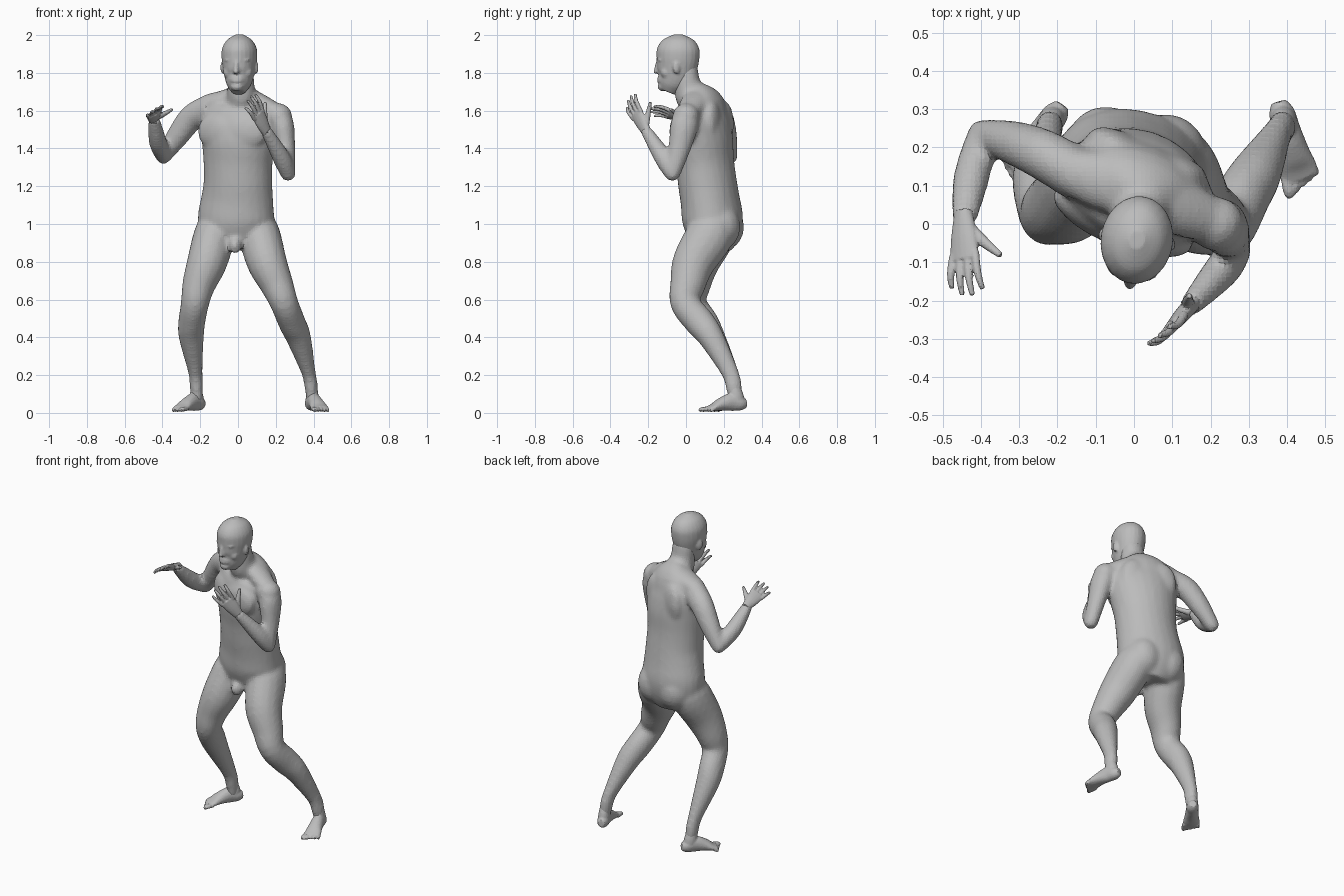
import bpy
import bmesh
from math import sin, cos, pi, radians
from mathutils import Vector, Matrix

default_cube = bpy.data.objects.get("Cube")
if default_cube:
    bpy.data.objects.remove(default_cube, do_unlink=True)

grey = bpy.data.materials.new("clay grey")
grey.use_nodes = True
clay = (0.5, 0.5, 0.5, 1)
grey.diffuse_color = clay
grey.node_tree.nodes["Principled BSDF"].inputs["Base Color"].default_value = clay


def blend(p0, p1, p2, p3, t):
    """Smooth curve through neighbouring rings."""
    return 0.5 * (2 * p1 + (p2 - p0) * t + (2 * p0 - 5 * p1 + 4 * p2 - p3) * t * t
                  + (3 * p1 - p0 - 3 * p2 + p3) * t ** 3)


def loft(bm, rings, side=(1, 0, 0), end_side=None, sides=16, steps=4):
    """Skin elliptical rings given as x, y, z, half width, half depth."""
    keys = [Vector(r) for r in rings]
    last = len(keys) - 1
    path = []
    for i in range(last):
        around = [keys[max(i - 1, 0)], keys[i], keys[i + 1], keys[min(i + 2, last)]]
        path += [blend(*around, s / steps) for s in range(steps)]
    path.append(keys[last])
    first_side = Vector(side)
    final_side = Vector(end_side or side)
    loops = []
    for i, ring in enumerate(path):
        before, after = path[max(i - 1, 0)], path[min(i + 1, len(path) - 1)]
        tangent = (Vector(after[:3]) - Vector(before[:3])).normalized()
        across = first_side.lerp(final_side, i / (len(path) - 1))
        across = (across - tangent * across.dot(tangent)).normalized()
        depth = tangent.cross(across)
        loop = []
        for k in range(sides):
            a = 2 * pi * k / sides
            offset = across * cos(a) * ring[3] + depth * sin(a) * ring[4]
            loop.append(bm.verts.new(Vector(ring[:3]) + offset))
        loops.append(loop)
    for low, high in zip(loops, loops[1:]):
        for k in range(sides):
            n = (k + 1) % sides
            bm.faces.new((low[k], low[n], high[n], high[k]))
    bm.faces.new(loops[0])
    bm.faces.new(loops[-1])


def blob(bm, centre, radii, turn=0):
    """Ellipsoid turned about the vertical axis, in degrees."""
    place = (Matrix.Translation(centre) @ Matrix.Rotation(radians(turn), 4, 'Z')
             @ Matrix.Diagonal((*radii, 1)))
    bmesh.ops.create_uvsphere(bm, u_segments=16, v_segments=10, radius=1, matrix=place)


def finish(bm, name, voxel, relax, matrix):
    """Fuse the overlapping volumes into one skin and relax it."""
    bm.transform(matrix)
    bmesh.ops.recalc_face_normals(bm, faces=bm.faces)
    mesh = bpy.data.meshes.new(name)
    bm.to_mesh(mesh)
    bm.free()
    mesh.materials.append(grey)
    obj = bpy.data.objects.new(name, mesh)
    bpy.context.collection.objects.link(obj)
    remesh = obj.modifiers.new("fuse", 'REMESH')
    remesh.mode = 'VOXEL'
    remesh.voxel_size = voxel
    remesh.use_smooth_shade = False
    smooth = obj.modifiers.new("relax", 'SMOOTH')
    smooth.factor = 0.5
    smooth.iterations = relax


def heading(degrees):
    return Vector((cos(radians(degrees)), sin(radians(degrees)), 0))


# Torso, twisted from pelvis to shoulders
body = bmesh.new()
loft(body, [(0, .13, .87, .12, .11), (-.005, .14, .95, .19, .145), (-.01, .14, 1.03, .205, .16),
            (-.004, .127, 1.13, .193, .155), (0, .113, 1.22, .184, .154), (0, .1, 1.33, .186, .152),
            (.004, .087, 1.45, .202, .157), (.01, .085, 1.56, .209, .137),
            (.02, .085, 1.64, .165, .105), (.02, .05, 1.705, .075, .065)],
     heading(-8), heading(-24), sides=24)

# Neck and trapezius
loft(body, [(.025, .08, 1.6, .1, .09), (.018, .027, 1.69, .078, .09), (.016, .008, 1.74, .071, .071),
            (.014, .003, 1.8, .069, .064), (.014, .003, 1.85, .06, .055)])
loft(body, [(.02, .07, 1.7, .06, .04), (-.08, .11, 1.658, .075, .05), (-.17, .138, 1.635, .06, .05)], (0, 1, 0))
loft(body, [(.02, .07, 1.7, .06, .04), (.11, .045, 1.645, .075, .05), (.2, .01, 1.59, .06, .05)], (0, 1, 0))

# Chest, shoulder blades, buttocks and groin
for s in (-1, 1):
    chest = Vector((.0, .085, 1.49)) + heading(-22) * .085 * s
    front = heading(-112)
    blob(body, chest + front * .103, (.115, .042, .095), -22 + 12 * s)
    blob(body, chest - front * .095 + Vector((0, 0, .04)), (.085, .04, .12), -22)
    blob(body, (.005 + .078 * s, .19 - .01 * s, .985), (.108, .109, .125), -8)
blob(body, (-.015, .008, .885), (.034, .035, .045))

# Legs share heights and girths
girth = [(1.04, .085, .1), (.95, .11, .127), (.8, .107, .114), (.68, .089, .095), (.58, .075, .08),
         (.48, .072, .08), (.4, .067, .069), (.22, .039, .047), (.14, .036, .044), (.05, .028, .034)]
right_path = zip((-.1, -.122, -.163, -.207, -.228, -.245, -.247, -.226, -.22, -.216),
                 (.13, .135, .065, .038, .03, .093, .14, .23, .253, .262))
left_path = zip((.09, .112, .152, .205, .245, .285, .32, .372, .387, .393),
                (.13, .13, .042, .01, -.004, .073, .133, .23, .253, .262))
for path in (right_path, left_path):
    loft(body, [(*xy, *rest) for xy, rest in zip(path, girth)])

# Arms
right_elbow = (-.395, .234, 1.358, .041, .043)
right_wrist = (-.445, .005, 1.555)
left_elbow = (.265, -.072, 1.266, .041, .043)
left_wrist = (.145, -.215, 1.5)
loft(body, [(-.14, .125, 1.61, .07, .08), (-.24, .183, 1.566, .066, .071),
            (-.32, .214, 1.465, .057, .06), right_elbow], (0, 1, 0))
loft(body, [right_elbow, (-.425, .12, 1.437, .048, .05), (*right_wrist, .033, .027)])
loft(body, [(.2, .015, 1.59, .05, .05), (.232, -.007, 1.53, .064, .075),
            (.252, -.032, 1.41, .051, .061), left_elbow])
loft(body, [left_elbow, (.23, -.12, 1.35, .048, .049), (*left_wrist, .03, .031)])
blob(body, (.215, .0, 1.57), (.073, .073, .07))
for x, y, z, r, _ in (right_elbow, left_elbow):
    blob(body, (x, y, z), (r, r, r))
finish(body, "body", .012, 10, Matrix())

# Head, built facing -y about its own axis, then turned slightly
head = bmesh.new()
loft(head, [(0, -.09, 1.7, .036, .047), (0, -.075, 1.735, .061, .072), (0, -.053, 1.78, .077, .096),
            (0, -.042, 1.83, .087, .108), (0, -.036, 1.88, .094, .114), (0, -.035, 1.93, .091, .112),
            (0, -.035, 1.975, .065, .082), (0, -.035, 2.003, .02, .025)], sides=24)
loft(head, [(0, -.138, 1.87, .011, .012), (0, -.145, 1.825, .014, .018), (0, -.146, 1.8, .019, .018)])
blob(head, (0, -.154, 1.806), (.013, .014, .011))
blob(head, (0, -.113, 1.766), (.045, .033, .037))
blob(head, (0, -.137, 1.757), (.026, .011, .011))
blob(head, (0, -.117, 1.728), (.034, .028, .026))
for s in (-1, 1):
    blob(head, (.036 * s, -.122, 1.868), (.034, .018, .011), 18 * s)
    blob(head, (.036 * s, -.12, 1.843), (.017, .016, .01), 18 * s)
    blob(head, (.046 * s, -.093, 1.803), (.032, .029, .034), 25 * s)
    blob(head, (.09 * s, -.03, 1.828), (.01, .02, .034), 20 * s)
turn = Matrix.Translation((.013, -.007, 0)) @ Matrix.Rotation(radians(-9), 4, 'Z')
finish(head, "head", .007, 4, turn)


def make_hand(name, wrist, across, forward, flip, size):
    """Palm, four fingers and a thumb; x points to the thumb, y to the fingertips."""
    hand = bmesh.new()
    loft(hand, [(0, -.03, 0, .024, .02), (0, .04, 0, .037, .019), (0, .1, 0, .042, .014)])
    for i, length in enumerate((.082, .094, .088, .066)):
        x = .032 - .0215 * i
        spread = x * .4
        loft(hand, [(x, .085, 0, .011, .011), (x + spread * .6, .1 + length * .5, .002, .01, .01),
                    (x + spread, .1 + length, -.012, .007, .007)], sides=10)
    loft(hand, [(.015, .02, -.006, .018, .015), (.052, .06, -.018, .014, .013),
                (.092, .098, -.028, .008, .008)], sides=10)
    y = Vector(forward).normalized()
    x = Vector(across)
    x = (x - y * x.dot(y)).normalized()
    z = x.cross(y) * flip
    frame = Matrix((x, y, z)).transposed().to_4x4()
    finish(hand, name, .0045, 2, Matrix.Translation(wrist) @ frame @ Matrix.Scale(size, 4))


make_hand("right_hand", right_wrist, (.78, 0, .5), (.02, -1, .3), -1, 1.03)
make_hand("left_hand", left_wrist, (.65, .6, .3), (-.085, -.1, .18), 1, 1.08)


def make_foot(name, heel, toe_direction, inner):
    """Sole running along +y from the heel, with an ankle and five toes."""
    foot = bmesh.new()
    loft(foot, [(0, -.01, .05, .02, .022), (0, .02, .05, .034, .038), (0, .07, .058, .036, .048),
                (0, .13, .045, .042, .035), (0, .17, .03, .049, .022), (0, .2, .022, .047, .014)])
    loft(foot, [(0, .04, .05, .034, .041), (0, .046, .09, .033, .04), (0, .055, .14, .024, .03)])
    for i in range(5):
        x = inner * (.037 - .0185 * i)
        reach = .238 - .009 * i
        r = .016 if i == 0 else .01
        loft(foot, [(x, .18, .022, r, .012), (x * 1.1, reach - .015, .019, r, .013),
                    (x * 1.1, reach, .01, r * .7, .008)], sides=10)
    y = Vector((*toe_direction, 0)).normalized()
    z = Vector((0, 0, 1))
    frame = Matrix((y.cross(z), y, z)).transposed().to_4x4()
    finish(foot, name, .006, 3, Matrix.Translation((*heel, 0)) @ frame)


make_foot("right_foot", (-.192, .303), (-.15, -.2), -1)
make_foot("left_foot", (.38, .31), (.06, -.2), 1)
